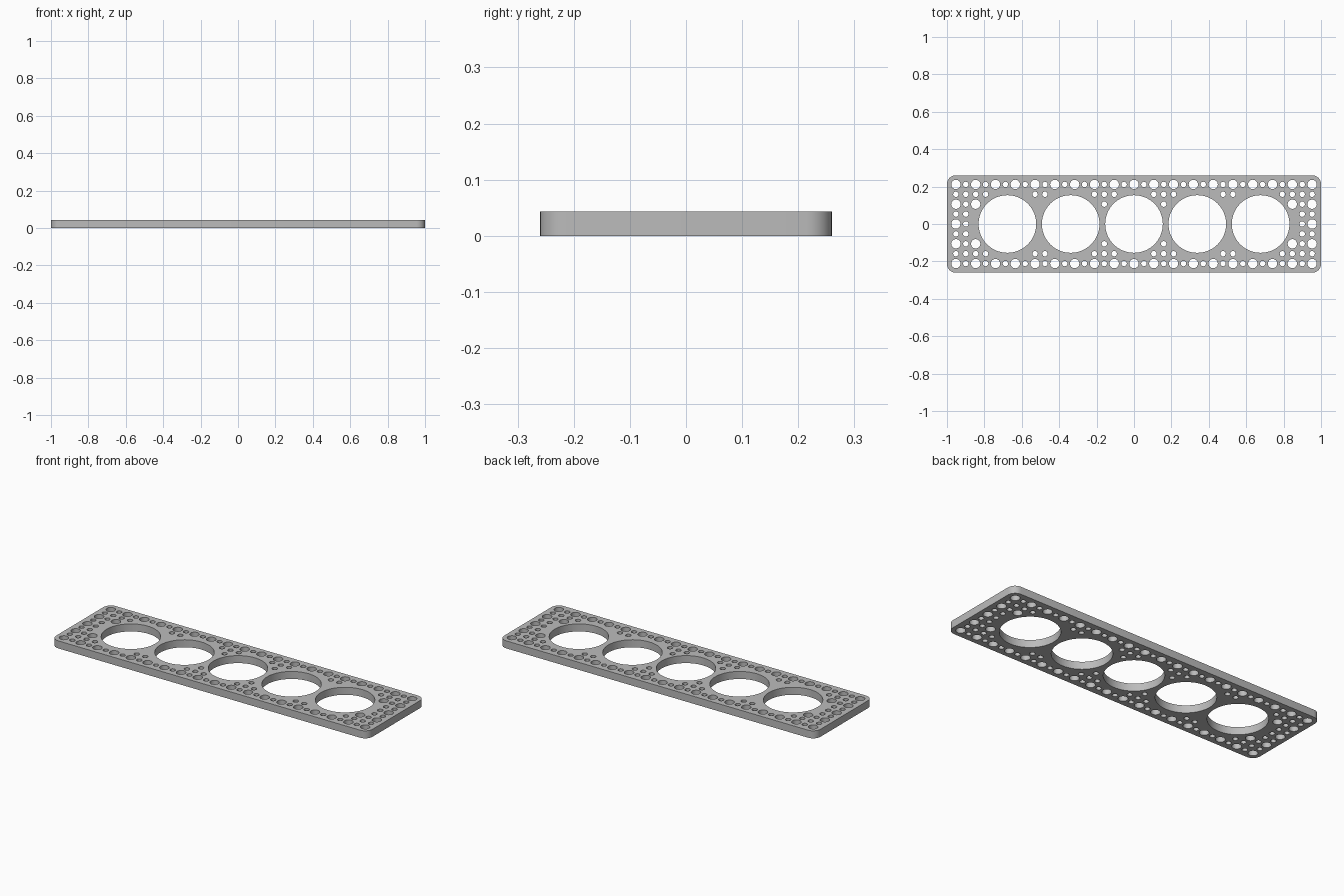
import bpy, bmesh
from math import cos, sin, pi, radians

cube = bpy.data.objects.get("Cube")
if cube:
    bpy.data.objects.remove(cube, do_unlink=True)

HALF_X, HALF_Y, THICK = 1.0, 0.26, 0.043
CORNER = 0.046
STEP = 0.0529                      # spacing of the pin hole grid
BIG, LARGE, SMALL = 0.154, 0.025, 0.0145

curve = bpy.data.curves.new("plate_outline", 'CURVE')
curve.dimensions = '2D'
curve.fill_mode = 'BOTH'
curve.extrude = THICK / 2


def loop(points):
    spline = curve.splines.new('POLY')
    spline.points.add(len(points) - 1)
    for p, (x, y) in zip(spline.points, points):
        p.co = (x, y, 0, 1)
    spline.use_cyclic_u = True


def hole(x, y, r, sides):
    loop([(x + r * cos(2 * pi * k / sides), y + r * sin(2 * pi * k / sides))
          for k in range(sides)])


# Rounded rectangular outline
outline = []
for q, (sx, sy) in enumerate([(1, 1), (-1, 1), (-1, -1), (1, -1)]):
    for k in range(9):
        a = (q + k / 8) * pi / 2
        outline.append((sx * (HALF_X - CORNER) + CORNER * cos(a),
                        sy * (HALF_Y - CORNER) + CORNER * sin(a)))
loop(outline)

# Row of five big round openings
for n in range(-2, 3):
    hole(n * 0.3385, 0, BIG, 64)

# Grid columns used in each row, mirrored left to right and front to back
rows = {4: range(19), 3: [2, 3, 4, 9, 10, 15, 16, 17, 18],
        2: [3, 16, 17, 18], 1: [17, 18], 0: [17, 18]}
for j, columns in rows.items():
    for i in columns:
        radius = LARGE if i % 2 == 0 and j % 2 == 0 else SMALL
        for x in {i, -i}:
            for y in {j, -j}:
                hole(x * STEP, y * STEP, radius, 24)

# Turn the filled outline into a solid plate
plate = bpy.data.objects.new("perforated_plate", curve)
bpy.context.collection.objects.link(plate)
bpy.ops.object.select_all(action='DESELECT')
plate.select_set(True)
bpy.context.view_layer.objects.active = plate
bpy.ops.object.convert(target='MESH')
plate = bpy.context.object

bm = bmesh.new()
bm.from_mesh(plate.data)
bmesh.ops.translate(bm, verts=bm.verts, vec=(0, 0, THICK / 2))
bmesh.ops.remove_doubles(bm, verts=bm.verts, dist=0.0001)
bmesh.ops.recalc_face_normals(bm, faces=bm.faces)
bm.to_mesh(plate.data)
bm.free()
bpy.ops.object.shade_smooth_by_angle(angle=radians(30))

# Plain grey finish
grey = bpy.data.materials.new("plain_grey")
grey.use_nodes = True
colour = (0.5, 0.5, 0.5, 1)
grey.diffuse_color = colour
grey.node_tree.nodes["Principled BSDF"].inputs["Base Color"].default_value = colour
plate.data.materials.clear()
plate.data.materials.append(grey)
